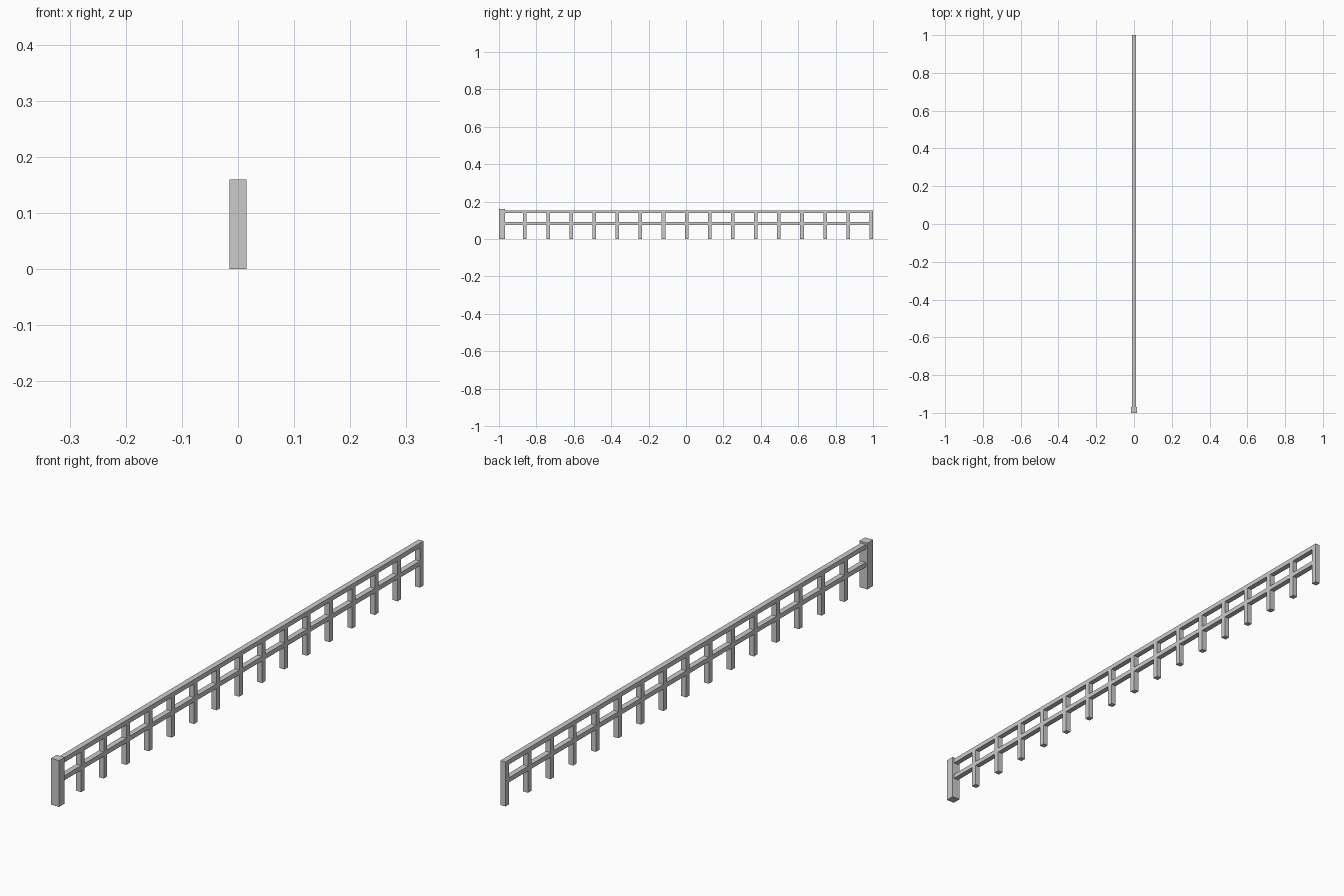
import bpy

if "Cube" in bpy.data.objects:
    bpy.data.objects.remove(bpy.data.objects["Cube"])


def box(name, x, y, z):
    """Box from (min, max) ranges on each axis."""
    bpy.ops.mesh.primitive_cube_add(size=1, location=[(a + b) / 2 for a, b in (x, y, z)])
    ob = bpy.context.object
    ob.name = name
    ob.scale = [b - a for a, b in (x, y, z)]
    bpy.ops.object.transform_apply(location=False, rotation=False, scale=True)
    return ob


END_W = 0.031     # thick end post
POST_W = 0.019    # slim posts
POSTS = 16
TOP_Z = (0.138, 0.154)
MID_Z = (0.076, 0.092)

# Thick end post at the front
box("end_post", (-END_W / 2, END_W / 2), (-1, -1 + END_W), (0, 0.16))

# Two long rails running from the end post to the far end
half = POST_W / 2
box("top_rail", (-half, half), (-1 + END_W, 1), TOP_Z)
box("middle_rail", (-half, half), (-1 + END_W, 1 - POST_W / 2), MID_Z)

# Evenly spaced slim posts, the last one flush with the rail ends
first = -1 + END_W / 2
last = 1 - half
step = (last - first) / POSTS
for i in range(1, POSTS + 1):
    y = first + i * step
    box(f"post_{i:02d}", (-half, half), (y - half, y + half), (0, TOP_Z[0]))
